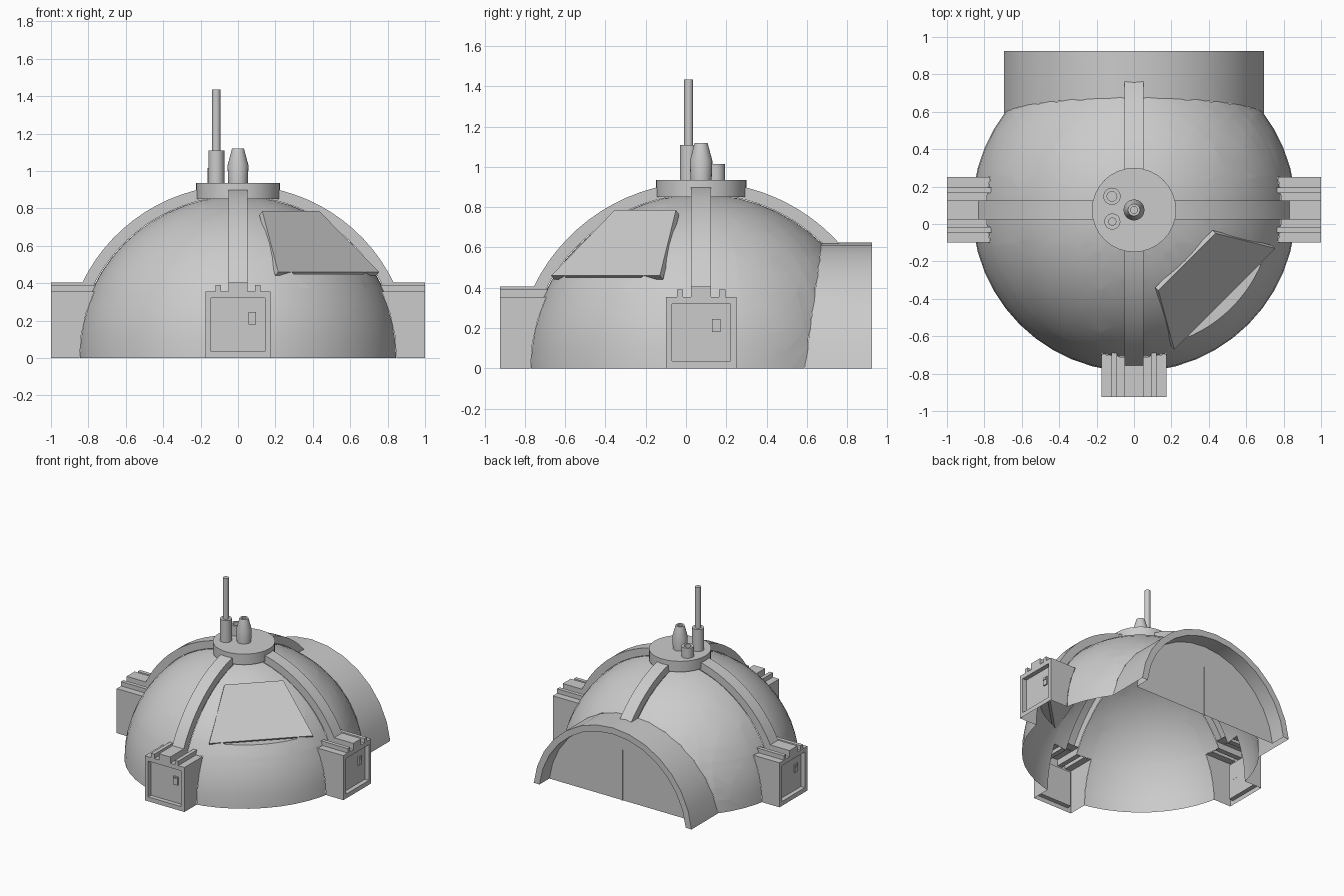
import bpy, bmesh
from math import sin, cos, asin, sqrt, pi, radians
from mathutils import Vector, Matrix

cube = bpy.data.objects.get("Cube")
if cube:
    bpy.data.objects.remove(cube)

R = 0.865                                   # dome radius
CENTRE = Matrix.Translation((0, 0.075, 0))  # dome axis
GREY = (0.6, 0.6, 0.6, 1)

mat = bpy.data.materials.new("plain_grey")
mat.use_nodes = True
mat.diffuse_color = GREY
mat.node_tree.nodes["Principled BSDF"].inputs["Base Color"].default_value = GREY


def finish(name, bm, matrix=CENTRE):
    """Turn a bmesh into a shaded, coloured object."""
    bmesh.ops.remove_doubles(bm, verts=bm.verts, dist=1e-5)
    bmesh.ops.recalc_face_normals(bm, faces=bm.faces)
    bm.transform(matrix)
    mesh = bpy.data.meshes.new(name)
    bm.to_mesh(mesh)
    bm.free()
    mesh.materials.append(mat)
    ob = bpy.data.objects.new(name, mesh)
    bpy.context.collection.objects.link(ob)
    bpy.ops.object.select_all(action='DESELECT')
    ob.select_set(True)
    bpy.context.view_layer.objects.active = ob
    bpy.ops.object.shade_smooth_by_angle(angle=radians(30))
    return ob


def face(bm, points):
    bm.faces.new([bm.verts.new(p) for p in points])


def strip(bm, row_a, row_b, closed=False):
    """Quads between two rows of points."""
    n = len(row_a)
    for i in range(n if closed else n - 1):
        j = (i + 1) % n
        face(bm, [row_a[i], row_a[j], row_b[j], row_b[i]])


def box(bm, low, high):
    size = Vector(high) - Vector(low)
    mid = (Vector(high) + Vector(low)) / 2
    bmesh.ops.create_cube(bm, size=1, matrix=Matrix.Translation(mid) @ Matrix.Diagonal((*size, 1)))


def lathe(name, profile, x=0, y=0, sides=24):
    bm = bmesh.new()
    rings = [[(r * cos(2 * pi * i / sides), r * sin(2 * pi * i / sides), z) for i in range(sides)]
             for r, z in profile]
    verts = [[bm.verts.new(p) for p in ring] for ring in rings]
    for a, b in zip(verts, verts[1:]):
        for i in range(sides):
            j = (i + 1) % sides
            bm.faces.new((a[i], a[j], b[j], b[i]))
    bmesh.ops.remove_doubles(bm, verts=bm.verts, dist=1e-5)
    bmesh.ops.dissolve_degenerate(bm, edges=bm.edges, dist=1e-6)
    return finish(name, bm, CENTRE @ Matrix.Translation((x, y, 0)))


def skin(x, z):
    """Depth of the dome surface behind the point x, z."""
    return sqrt(R * R - x * x - z * z)


# Shared layout: arch outline, hatch corners, entrance size
ARCH_R, ARCH_DROP, ARCH_N, ARCH_END, DOOR_Y = 0.70, 0.075, 14, 0.85, 0.725
HALF, TOP, RIB = 0.175, 0.355, 0.05
LEDGE = 0.45
hatch = [Vector(p) for p in ((0.13, -0.43, 0.785), (0.435, -0.125, 0.785),
                             (0.755, -0.205, 0.46), (0.215, -0.745, 0.46))]
hatch_n = (hatch[3] - hatch[0]).cross(hatch[1] - hatch[0]).normalized()
if hatch_n.z < 0:
    hatch_n.negate()


def arch(radius):
    start = asin(ARCH_DROP / radius)
    angles = [start + (pi - 2 * start) * i / ARCH_N for i in range(ARCH_N + 1)]
    return [(radius * cos(a), radius * sin(a) - ARCH_DROP) for a in angles]


outer, inner = arch(ARCH_R), arch(ARCH_R - 0.05)
arch_planes = []
for (x0, z0), (x1, z1) in zip(outer, outer[1:]):
    arch_planes.append((Vector((x0, 0, z0)), Vector((z1 - z0, 0, x0 - x1)).normalized()))

# Dome shell with openings for the arch, entrances, ribs and hatch
bm = bmesh.new()
bmesh.ops.create_uvsphere(bm, u_segments=48, v_segments=28, radius=R)


def cut(point, normal, where=lambda c: True, clear=False):
    faces = [f for f in bm.faces if where(f.calc_center_median())]
    edges = {e for f in faces for e in f.edges}
    verts = {v for f in faces for v in f.verts}
    bmesh.ops.bisect_plane(bm, geom=[*verts, *edges, *faces], dist=1e-5, plane_co=point,
                           plane_no=normal, clear_inner=clear)


cut((0, 0, 0), (0, 0, 1), clear=True)
for p, n in arch_planes:
    cut(p, n, lambda c: c.y > 0.3)
cut((0, 0, TOP), (0, 0, 1))
for d in (-HALF, -RIB, RIB, HALF):
    cut((d, 0, 0), (1, 0, 0))
    cut((0, d, 0), (0, 1, 0))
cut(hatch[0], hatch_n, lambda c: c.x > 0 and c.y < 0)
cut((0, 0, LEDGE), (0, 0, 1), lambda c: c.x > 0 and c.y < 0)


def is_open(c):
    across = min(abs(c.x), abs(c.y))
    in_arch = c.y > 0 and all((c - p).dot(n) < 0 for p, n in arch_planes)
    in_hatch = (c - hatch[0]).dot(hatch_n) > 0 and c.z > LEDGE
    return across < RIB or (across < HALF and c.z < TOP and not c.y > HALF) or in_arch or in_hatch


bmesh.ops.delete(bm, geom=[f for f in bm.faces if is_open(f.calc_center_median())], context='FACES')
finish("dome", bm)

# Hatch plate and the ledge below it
bm = bmesh.new()
back = [p - hatch_n * 0.03 for p in hatch]
face(bm, hatch)
face(bm, back)
strip(bm, hatch, back, closed=True)
finish("hatch_plate", bm)

bm = bmesh.new()
ledge_r = sqrt(R * R - LEDGE * LEDGE)
arc = [radians(-45 + 24 * (i / 6 - 1)) for i in range(13)]
face(bm, [(ledge_r * cos(a), ledge_r * sin(a), LEDGE) for a in arc])
finish("hatch_ledge", bm)

# Arched gateway at the back, with recessed door
bm = bmesh.new()
rim = [(x, ARCH_END, z) for x, z in outer]
lip = [(x, ARCH_END, z) for x, z in inner]
jamb = [(x, DOOR_Y, z) for x, z in inner]
strip(bm, [(x, skin(x, z), z) for x, z in outer], rim)
strip(bm, rim, lip)
strip(bm, lip, jamb)
face(bm, jamb)
finish("gateway", bm)
bm = bmesh.new()
box(bm, (-0.006, DOOR_Y - 0.002, 0), (0.006, DOOR_Y + 0.006, 0.4))
finish("gateway_door_seam", bm)

# Entrances and ribs on the sides, facing -y before they are turned
half = [(-HALF, 0), (-HALF, 0.12), (-HALF, 0.24), (-HALF, TOP), (-0.12, TOP), (-0.12, 0.39),
        (-0.09, 0.39), (-0.09, TOP), (-RIB, TOP), (-RIB, 0.405)]
profile = half + [(-x, z) for x, z in reversed(half)]


def rectangle(x, low, high, y):
    return [(-x, y, low), (x, y, low), (x, y, high), (-x, y, high)]


def entrance(name, turn):
    bm = bmesh.new()
    strip(bm, [(x, -1, z) for x, z in profile], [(x, -skin(x, z), z) for x, z in profile])
    for x0, x1, h in ((-0.12, -0.09, 0.39), (-RIB, RIB, 0.405), (0.09, 0.12, 0.39)):
        face(bm, [(x0, -1, TOP), (x1, -1, TOP), (x1, -1, h), (x0, -1, h)])
    opening = rectangle(0.145, 0.035, 0.32, -1)
    panel = rectangle(0.145, 0.035, 0.32, -0.965)
    strip(bm, rectangle(HALF, 0, TOP, -1), opening, closed=True)
    strip(bm, opening, panel, closed=True)
    face(bm, panel)
    finish(name, bm, CENTRE @ turn)
    bm = bmesh.new()
    box(bm, (0.055, -0.975, 0.18), (0.097, -0.964, 0.245))
    box(bm, (0.063, -0.98, 0.222), (0.089, -0.974, 0.236))
    finish(name + "_keypad", bm, CENTRE @ turn)


def rib(name, turn, low):
    bm = bmesh.new()
    rows = []
    for r, x in ((R, -RIB), (0.925, -RIB), (0.925, RIB), (R, RIB)):
        a0, a1 = asin(low / r), radians(80)
        angles = [a0 + (a1 - a0) * i / 12 for i in range(13)]
        rows.append([(x, -r * cos(a), r * sin(a)) for a in angles])
    for a, b in zip(rows, rows[1:]):
        strip(bm, a, b)
    finish(name, bm, CENTRE @ turn)


for side, angle in (("front", 0), ("left", 90), ("back", 180), ("right", 270)):
    turn = Matrix.Rotation(radians(angle), 4, 'Z')
    rib(side + "_rib", turn, 0.62 if side == "back" else 0.40)
    if side != "back":
        entrance(side + "_entrance", turn)

# Roof cap, vent, pipe and antenna
lathe("roof_cap", [(0, 0.85), (0.225, 0.85), (0.225, 0.935), (0, 0.935)], sides=32)
lathe("roof_vent", [(0.052, 0.93), (0.056, 1.03), (0.032, 1.12), (0.018, 1.12), (0.018, 1.08), (0, 1.08)])
lathe("roof_pipe", [(0.046, 0.93), (0.046, 1.015), (0.026, 1.015), (0.026, 0.97), (0, 0.97)],
      x=-0.118, y=0.073)
lathe("antenna", [(0.043, 0.93), (0.043, 1.11), (0.022, 1.11), (0.022, 1.435), (0, 1.435)],
      x=-0.116, y=-0.062)
